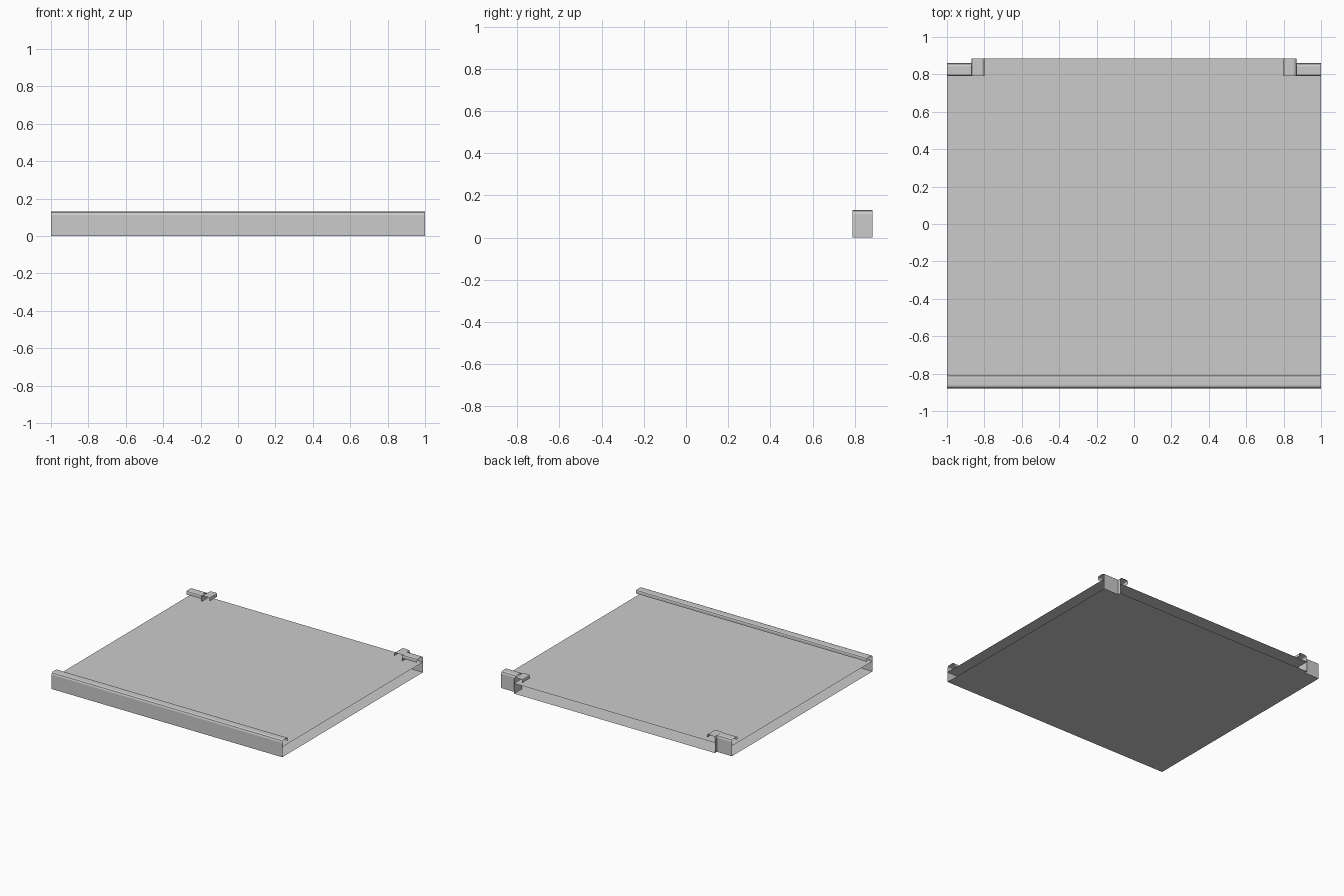
import bpy, bmesh
from mathutils import Vector

if "Cube" in bpy.data.objects:
    bpy.data.objects.remove(bpy.data.objects["Cube"])

W, FRONT, REAR, CORNER_Y = 1.0, -0.88, 0.885, 0.86
NOTCH_X, LIP, TOP = 0.87, 0.07, 0.13

# hooked lip cross-section: (distance inward, height)
HOOK = [(0, 0), (0, 0.112), (0.005, 0.125), (0.017, TOP),
        (LIP - 0.012, TOP), (LIP - 0.003, 0.126), (LIP, 0.118), (LIP, 0.102)]


def make_object(name, verts, faces):
    mesh = bpy.data.meshes.new(name)
    mesh.from_pydata(verts, [], faces)
    bm = bmesh.new()
    bm.from_mesh(mesh)
    bmesh.ops.recalc_face_normals(bm, faces=bm.faces)
    bm.to_mesh(mesh)
    bm.free()
    ob = bpy.data.objects.new(name, mesh)
    bpy.context.collection.objects.link(ob)
    return ob


def hook_strip(name, start, end, inward):
    """Thin hooked lip swept from start to end, bending toward inward."""
    d = Vector((inward[0], inward[1], 0))
    verts = []
    for a, z in HOOK:
        for p in (start, end):
            verts.append(Vector((p[0], p[1], z)) + d * a)
    faces = [(2 * i, 2 * i + 1, 2 * i + 3, 2 * i + 2) for i in range(len(HOOK) - 1)]
    return make_object(name, verts, faces)


def sheet(name, z):
    """Flat panel with stepped rear corners."""
    half = [(W, FRONT), (W, CORNER_Y), (NOTCH_X, CORNER_Y), (NOTCH_X, REAR)]
    outline = half + [(-x, y) for x, y in reversed(half)]
    return make_object(name, [(x, y, z) for x, y in outline], [range(len(outline))])


# lower and upper panels
sheet("bottom_panel", 0.0)
sheet("inner_panel", 0.08)

# full-width front lip
hook_strip("front_lip", (-W, FRONT), (W, FRONT), (0, 1))

# rear corner clips
for side, label in ((1, "right"), (-1, "left")):
    hook_strip("rear_lip_" + label, (side * NOTCH_X, CORNER_Y), (side * W, CORNER_Y), (0, -1))
    hook_strip("side_tab_" + label, (side * NOTCH_X, CORNER_Y - LIP), (side * NOTCH_X, REAR), (-side, 0))
